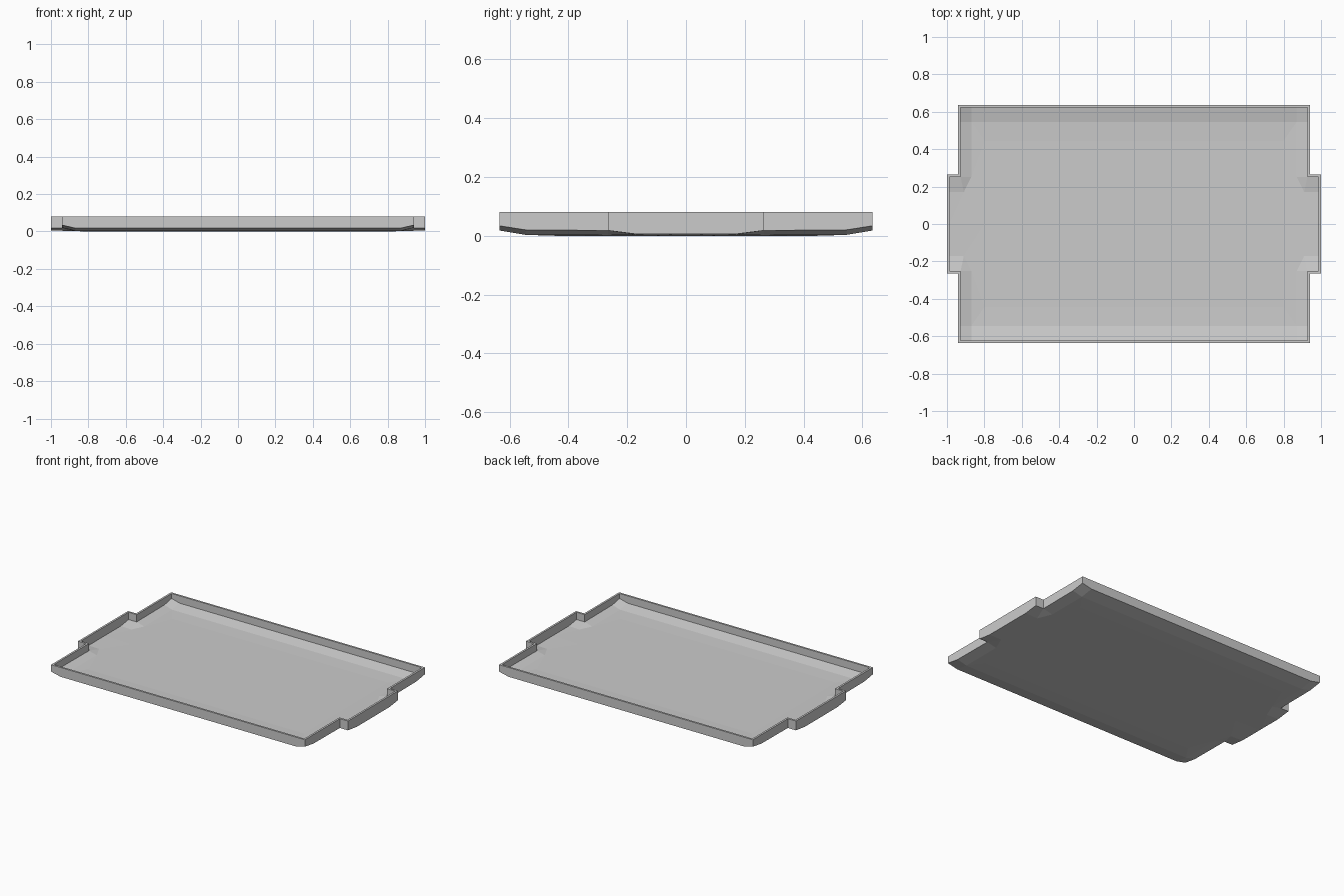
import bpy, bmesh

if "Cube" in bpy.data.objects:
    bpy.data.objects.remove(bpy.data.objects["Cube"])

WALL = 0.013   # wall and floor thickness
TOP = 0.08     # rim height


# One quarter of the tray floor, pulled in by t for the inner skin
def quarter_points(t):
    x0, x1, y0, y1 = 0.94 - t, 1.0 - t, 0.265 - t, 0.635 - t
    floor = {
        "O": (0, 0, 0), "P": (0.8, 0, 0), "M": (0.8, 0.445, 0), "N": (0, 0.445, 0),
        "A": (x1, 0, 0.006), "B": (x1, 0.17, 0.006), "C": (x1, y0, 0.018),
        "D": (x0, y0, 0.018), "E": (x0, 0.545, 0.02), "F": (x0, y1, 0.034),
        "G": (0.87, y1, 0.018), "H": (0, y1, 0.018), "I": (0, 0.545, 0.003),
        "J": (0.87, 0.545, 0.003), "K": (0.87, y0, 0.003), "L": (0.91, 0.17, 0.003),
    }
    return {k: (x, y, z + t) for k, (x, y, z) in floor.items()}


FLOOR_FACES = ["OPMN", "PAL", "ABL", "PLM", "LKM", "BCDL", "LDK",
               "KDEJ", "MKJ", "NMJI", "JEFG", "IJGH"]
OUTLINE = "ABCDEFGH"

bm = bmesh.new()
rims = []
for t, outer in ((0, True), (WALL, False)):
    pts = quarter_points(t)
    v = {k: bm.verts.new(p) for k, p in pts.items()}
    top = [bm.verts.new((pts[k][0], pts[k][1], TOP)) for k in OUTLINE]
    rims.append(top)
    # floor skin: underside faces down, inside faces up
    for f in FLOOR_FACES:
        bm.faces.new([v[k] for k in (f[::-1] if outer else f)])
    # wall skin
    for i in range(len(OUTLINE) - 1):
        quad = [v[OUTLINE[i]], v[OUTLINE[i + 1]], top[i + 1], top[i]]
        bm.faces.new(quad if outer else quad[::-1])

# Flat rim joining the two skins
for i in range(len(OUTLINE) - 1):
    bm.faces.new([rims[0][i], rims[0][i + 1], rims[1][i + 1], rims[1][i]])

mesh = bpy.data.meshes.new("tray")
bm.to_mesh(mesh)
bm.free()
tray = bpy.data.objects.new("tray", mesh)
bpy.context.collection.objects.link(tray)

# Mirror the quarter into the full tray
mirror = tray.modifiers.new("mirror", "MIRROR")
mirror.use_axis = (True, True, False)
mirror.merge_threshold = 0.0005
